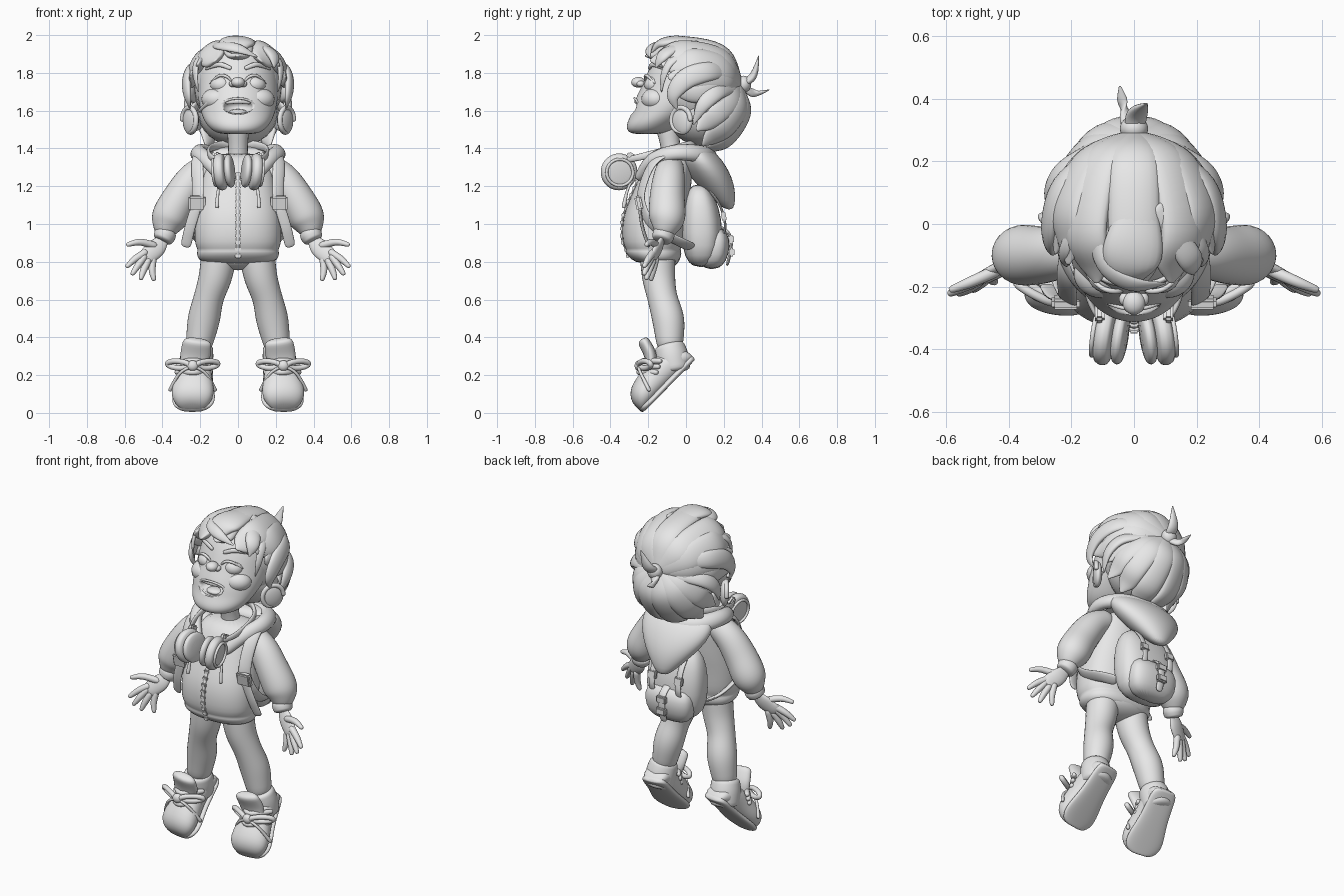
import bpy, bmesh, math
from mathutils import Vector, Matrix

cube = bpy.data.objects.get("Cube")
if cube:
    bpy.data.objects.remove(cube, do_unlink=True)

grey = bpy.data.materials.new("plain grey")
grey.use_nodes = True
grey.diffuse_color = (0.8, 0.8, 0.8, 1)
grey.node_tree.nodes["Principled BSDF"].inputs["Base Color"].default_value = (0.8, 0.8, 0.8, 1)


def finish(name, bm, mirror=False, subsurf=1, sharp=None):
    """Turn a bmesh in world space into a smooth shaded object."""
    bmesh.ops.recalc_face_normals(bm, faces=bm.faces)
    me = bpy.data.meshes.new(name)
    bm.to_mesh(me)
    bm.free()
    me.materials.append(grey)
    for p in me.polygons:
        p.use_smooth = True
    if sharp:
        me.set_sharp_from_angle(angle=sharp)
    ob = bpy.data.objects.new(name, me)
    bpy.context.collection.objects.link(ob)
    if mirror:
        ob.modifiers.new("Mirror", 'MIRROR').use_mirror_merge = False
    if subsurf:
        mod = ob.modifiers.new("Subdivision", 'SUBSURF')
        mod.levels = mod.render_levels = subsurf
    return ob


def skin(bm, rings):
    """Bridge rings of points and cap both ends."""
    loops = [[bm.verts.new(p) for p in ring] for ring in rings]
    n = len(loops[0])
    for a, b in zip(loops, loops[1:]):
        for i in range(n):
            bm.faces.new((a[i], a[(i + 1) % n], b[(i + 1) % n], b[i]))
    bm.faces.new(loops[0])
    bm.faces.new(loops[-1])


def smooth_path(pts, radii, steps):
    """Catmull-Rom through the points, radius carried along."""
    ctrl = [Vector((*p, r)) for p, r in zip(pts, radii)]
    ctrl = [2 * ctrl[0] - ctrl[1]] + ctrl + [2 * ctrl[-1] - ctrl[-2]]
    out = []
    for a, b, c, d in zip(ctrl, ctrl[1:], ctrl[2:], ctrl[3:]):
        for s in range(steps):
            t = s / steps
            out.append(b + (c - a) * (t / 2) + (2 * a - 5 * b + 4 * c - d) * (t * t / 2)
                       + (3 * b - a - 3 * c + d) * (t ** 3 / 2))
    out.append(ctrl[-2])
    return [v.xyz for v in out], [max(v.w, 0.002) for v in out]


def sweep(name, pts, radii, thick=1.0, centre=None, mirror=False, n=10, steps=3, cap=0.5):
    """Tapered tube; thick flattens it along the direction away from centre."""
    if not isinstance(radii, (list, tuple)):
        radii = [radii] * len(pts)
    path, rad = smooth_path(pts, radii, steps)
    rings = []
    last = len(path) - 1
    for i, (p, r) in enumerate(zip(path, rad)):
        t = (path[min(i + 1, last)] - path[max(i - 1, 0)]).normalized()
        ref = p - Vector(centre) if centre else Vector((0, -1, 0))
        side = t.cross(ref).normalized()
        up = side.cross(t)

        def ring(q, k):
            return [q + side * (k * math.cos(a)) + up * (k * thick * math.sin(a))
                    for a in (j * math.tau / n for j in range(n))]
        if i == 0:
            rings.append(ring(p - t * r * cap, r * 0.6))
        rings.append(ring(p, r))
        if i == last:
            rings.append(ring(p + t * r * cap, r * 0.6))
    bm = bmesh.new()
    skin(bm, rings)
    return finish(name, bm, mirror)


def loft(name, sections, power=2.0, matrix=None, mirror=False, subsurf=1, n=24):
    """Stack of rounded sections: height, front, back, half width."""
    rings = []
    for z, f, b, w in sections:
        ring = []
        for j in range(n):
            c, s = math.cos(j * math.tau / n), math.sin(j * math.tau / n)
            x = math.copysign(abs(c) ** (2 / power), c) * w
            y = math.copysign(abs(s) ** (2 / power), s) * (b - f) / 2 + (f + b) / 2
            ring.append(Vector((x, y, z)))
        rings.append([matrix @ p for p in ring] if matrix else ring)
    bm = bmesh.new()
    skin(bm, rings)
    return finish(name, bm, mirror, subsurf)


def ball(name, centre, size, turn=0, mirror=False):
    bm = bmesh.new()
    m = Matrix.Translation(centre) @ Matrix.Rotation(turn, 4, 'Z') @ Matrix.Diagonal((*size, 1))
    bmesh.ops.create_uvsphere(bm, u_segments=24, v_segments=16, radius=1, matrix=m)
    return finish(name, bm, mirror, 0)


def box(name, centre, size, tilt=0, mirror=False):
    bm = bmesh.new()
    m = Matrix.Translation(centre) @ Matrix.Rotation(tilt, 4, 'X') @ Matrix.Diagonal((*size, 1))
    bmesh.ops.create_cube(bm, size=1, matrix=m)
    bmesh.ops.bevel(bm, geom=bm.edges[:], offset=min(size) * 0.25, segments=2, affect='EDGES')
    return finish(name, bm, mirror, 0, 0.7)


def loop(centre, u, v, n=12):
    c, u, v = Vector(centre), Vector(u), Vector(v)
    return [c + u * math.cos(i * math.tau / n) + v * math.sin(i * math.tau / n) for i in range(n + 2)]


# Head with an open mouth, face leaning back
head = loft("head", [(1.475, -.27, -.15, .08), (1.487, -.313, -.08, .13), (1.53, -.318, -.02, .172),
                     (1.58, -.29, .05, .195), (1.63, -.28, .12, .207), (1.68, -.262, .2, .215),
                     (1.74, -.23, .23, .217), (1.82, -.2, .24, .21), (1.9, -.155, .2, .17),
                     (1.95, -.09, .12, .1)], subsurf=2)
cutter = ball("mouth_cutter", (0, -.29, 1.622), (.085, .09, .042))
cutter.hide_render = True
cutter.hide_set(True)
cut = head.modifiers.new("Mouth", 'BOOLEAN')
cut.operation, cut.object = 'DIFFERENCE', cutter
lips = loop((0, 0, 1.622), (.087, 0, 0), (0, 0, .043), 16)
for p in lips:
    p.y = -.272 + 3 * p.x ** 2
sweep("lips", lips, .007, centre=(0, -.2, 1.622), n=8)
sweep("upper_teeth", [(-.06, -.25, 1.645), (0, -.267, 1.65), (.06, -.25, 1.645)], .013, .6)
ball("tongue", (0, -.225, 1.59), (.05, .04, .018))
ball("nose", (0, -.252, 1.75), (.036, .038, .028))
ball("nostrils", (.028, -.24, 1.742), (.02, .022, .017), mirror=True)
ball("cheeks", (.115, -.165, 1.66), (.08, .07, .06), .4, True)
ball("eyes", (.09, -.168, 1.737), (.058, .052, .046), .35, True)
sweep("eyelids", [(.03, -.21, 1.745), (.055, -.216, 1.778), (.1, -.206, 1.786), (.148, -.165, 1.745)],
      [.005, .009, .009, .005], mirror=True, n=8)
sweep("eyebrows", [(.04, -.194, 1.825), (.1, -.175, 1.845), (.17, -.115, 1.82)],
      [.012, .014, .006], .7, mirror=True)
ball("ears", (.25, -.02, 1.548), (.026, .066, .076), -.6, True)
rim = loop((.258, -.026, 1.55), (.037, .05, 0), (0, 0, .066))
sweep("ear_rims", rim[:-4], [.015] * 8 + [.012, .006], centre=(.258, -.026, 1.55), mirror=True, n=8)
sweep("neck", [(0, -.06, 1.3), (0, -.08, 1.4), (0, -.1, 1.52)], [.065, .055, .065])

# Hair: two masses, with locks fanning out from the knot at the back
TOP, TOP_SIZE = Vector((0, .03, 1.73)), Vector((.248, .24, .252))
NAPE, NAPE_SIZE = Vector((0, .1, 1.6)), Vector((.225, .22, .2))
KNOT = Vector((0, .285, 1.74))
ball("hair_cap", TOP + Vector((0, .015, 0)), TOP_SIZE * .95)
ball("nape_hair", NAPE, NAPE_SIZE * .95)


def lock(name, end, width, centre=TOP, size=TOP_SIZE, mirror=False):
    end, pts = Vector(end), [KNOT]
    for t in (.2, .4, .6, .8):
        d = KNOT.lerp(end, t) - centre
        k = Vector([d[i] / size[i] for i in range(3)]).length
        pts.append(centre + d / k)
    sweep(name, pts + [end], [width * k for k in (.3, .75, 1, 1, .85, .2)], .42, centre, mirror)


for i, x in enumerate((-.21, -.12, .0, .12, .21)):
    lock("fringe_lock_%d" % i, (x, -.21 + 2 * x * x, 1.89 - abs(x) * .2), .088)
for i, (end, w) in enumerate([((.25, -.09, 1.78), .075), ((.27, -.05, 1.69), .065)]):
    lock("side_lock_%d" % i, end, w, mirror=True)
for i, (end, w) in enumerate([((.25, .05, 1.6), .065), ((.235, .06, 1.5), .065),
                              ((.17, .09, 1.42), .07), ((.06, .08, 1.375), .075)]):
    lock("nape_lock_%d" % i, end, w, NAPE, NAPE_SIZE, True)
sweep("ear_locks", [(.12, .24, 1.8), (.235, .13, 1.81), (.27, .0, 1.77), (.268, -.07, 1.68), (.255, -.05, 1.61)],
      [.03, .055, .06, .04, .006], .45, TOP, True)
sweep("behind_ear_locks", [(.12, .25, 1.72), (.23, .17, 1.7), (.27, .09, 1.63), (.255, .04, 1.53)],
      [.03, .045, .04, .006], .5, NAPE, True)
sweep("temple_wisps", [(.18, .02, 1.9), (.22, -.08, 1.86), (.225, -.12, 1.78), (.21, -.13, 1.7)],
      [.02, .025, .02, .004], .5, TOP, True)
sweep("cheek_wisp", [(-.2, -.12, 1.6), (-.16, -.2, 1.64), (-.13, -.22, 1.69)], [.012, .014, .004])
sweep("front_tuft", [(.02, .06, 1.965), (0, -.06, 1.965), (-.01, -.14, 1.945), (0, -.19, 1.9)],
      [.06, .1, .09, .02], .35, TOP)
sweep("top_curl", [(-.13, .02, 1.95), (-.1, -.13, 1.945), (-.0, -.195, 1.93), (.1, -.19, 1.885)],
      [.02, .03, .032, .005], .5, TOP)
sweep("forelock", [(.08, .05, 1.96), (.16, -.08, 1.92), (.19, -.13, 1.88), (.19, -.16, 1.83)],
      [.03, .045, .04, .006], .5, TOP)
ball("hair_knot", KNOT + Vector((0, .02, 0)), (.045, .04, .045))
sweep("tail_tip_upper", [KNOT, (.01, .355, 1.78), (.04, .385, 1.89)], [.03, .038, .004], .6, TOP)
sweep("tail_tip_lower", [KNOT, (-.03, .36, 1.69), (-.045, .44, 1.71)], [.03, .03, .004], .6, TOP)

# Jacket
BODY = [(.79, -.25, -.05, .17), (.81, -.29, -.03, .213), (.85, -.325, -.02, .222), (.862, -.315, -.03, .212),
        (.88, -.33, -.02, .226), (.93, -.34, -.01, .233), (1.03, -.338, 0, .232), (1.12, -.305, .02, .217),
        (1.22, -.26, .03, .197), (1.32, -.215, .04, .185), (1.38, -.16, .02, .12)]
loft("jacket", BODY, 2.3)


def front_y(z):
    for a, b in zip(BODY, BODY[1:]):
        if a[0] <= z <= b[0]:
            return a[1] + (b[1] - a[1]) * (z - a[0]) / (b[0] - a[0])


zips = [.83 + i * .036 for i in range(13)]
sweep("zip_tape", [(0, front_y(z), z) for z in zips], .012, .5, n=8)
for i, z in enumerate(zips):
    box("zip_tooth_%d" % i, (0, front_y(z) - .002, z), (.03, .016, .022))
sweep("sleeves", [(.14, -.08, 1.31), (.23, -.09, 1.25), (.305, -.1, 1.14), (.365, -.1, 1.03), (.39, -.115, .96)],
      [.07, .085, .095, .098, .06], mirror=True, n=16)
sweep("cuffs", [(.378, -.112, .962), (.388, -.12, .94), (.4, -.128, .915)], [.056, .06, .052],
      mirror=True, n=16, cap=.15)

# Hood and drawstrings
sweep("hood_collar", [(.09, -.25, 1.25), (.165, -.18, 1.34), (.215, -.05, 1.38), (.15, .08, 1.37), (0, .12, 1.36)],
      [.03, .042, .048, .055, .06], .8, (0, -.05, 1.2), True)
loft("hood", [(1.075, .21, .25, .03), (1.12, .15, .262, .08), (1.2, .06, .26, .155), (1.28, 0, .23, .215),
              (1.35, -.04, .185, .232), (1.395, -.02, .135, .2), (1.41, .02, .09, .12)])
sweep("drawstrings", [(.09, -.275, 1.25), (.105, -.31, 1.18), (.112, -.33, 1.09)], [.008, .008, .013],
      mirror=True, n=8)

# Hands
sweep("palms", [(.395, -.125, .92), (.43, -.145, .875), (.485, -.175, .825)], [.032, .052, .048], .42, mirror=True)
digits = [((.44, -.15, .885), (.52, -.185, .905), (.585, -.21, .89)),
          ((.49, -.175, .85), (.545, -.2, .815), (.588, -.222, .775)),
          ((.495, -.18, .83), (.53, -.205, .78), (.56, -.222, .735)),
          ((.475, -.175, .81), (.5, -.195, .755), (.515, -.21, .71)),
          ((.45, -.16, .82), (.455, -.175, .755), (.445, -.185, .705))]
for name, pts in zip(("thumbs", "index_fingers", "middle_fingers", "ring_fingers", "little_fingers"), digits):
    sweep(name, pts, [.022, .02, .013], mirror=True, n=8)

# Trousers
ball("pelvis", (0, -.14, .83), (.19, .11, .075))
sweep("legs", [(.1, -.15, .84), (.12, -.145, .72), (.155, -.125, .61), (.182, -.093, .49), (.208, -.085, .35)],
      [.097, .09, .081, .087, .07], mirror=True, n=16)

# Shoes, pointing down and slightly outward
tilt = Matrix.Translation((.205, .04, .275)) @ Matrix.Rotation(.13, 4, 'Z') @ Matrix.Rotation(math.radians(135), 4, 'X')
shoe = [(-.012, .06, .045), (.0, .09, .068), (.03, .12, .08), (.1, .16, .083), (.18, .165, .09), (.25, .155, .106),
        (.31, .145, .116), (.35, .125, .105), (.377, .095, .08), (.387, .06, .05)]
loft("shoes", [(z, .005, h, w) for z, h, w in shoe], 2.2, tilt, True)
loft("soles", [(z, 0, .04, w * 1.01) for z, h, w in shoe], 2.6, tilt, True)
sweep("shoe_collars", [(.225, -.06, .22), (.218, -.075, .3), (.21, -.09, .36)], [.088, .09, .08], mirror=True, n=16, cap=.1)
sweep("shoe_tongues", [(.24, -.18, .24), (.225, -.19, .31), (.215, -.225, .38)], [.07, .085, .08], .42, mirror=True, cap=.15)
for i, (y, z) in enumerate([(-.245, .215), (-.235, .245), (-.225, .275)]):
    sweep("lace_rows_%d" % i, [(.145, y + .09, z), (.235, y - .01, z), (.325, y + .09, z)], .016, mirror=True, n=8)
ball("bow_knots", (.24, -.25, .25), (.03, .022, .028), 0, True)
for s, name in ((-1, "inner"), (1, "outer")):
    c = (.24 + s * .075, -.218, .255)
    sweep(name + "_bow_loops", loop(c, (.058, s * .03, s * .005), (0, -.01, .018)), .016, centre=c, mirror=True, n=8)
    sweep(name + "_lace_ends", [(.24, -.255, .25), (.24 + s * .07, -.24, .21), (.24 + s * .12, -.195, .12)],
          [.009, .009, .012], mirror=True, n=8)

# Headphones around the neck
for name, a, b, r in (("ear_cushions", .03, .06, .09), ("ear_cups", .07, .115, .1)):
    sweep(name, [(x, -.368 + x * .15, 1.285 - x * .1) for x in (a, (a + b) / 2, b)], [r * .93, r, r * .9],
          mirror=True, n=20, cap=.12)
hub = Vector((.124, -.35, 1.273))
sweep("cup_rims", loop(hub, (-.01, .07, 0), (.007, 0, .07)), .009, centre=hub, mirror=True, n=8)
box("headband_hinges", (.11, -.285, 1.355), (.03, .06, .035), -.5, True)
sweep("headband", [(.11, -.31, 1.34), (.15, -.22, 1.36), (.15, -.06, 1.4), (.08, .03, 1.42), (0, .05, 1.425)],
      [.016, .02, .022, .024, .024], .5, (0, -.13, 1.38), True)

# Backpack
loft("backpack", [(.77, .04, .12, .1), (.82, -.01, .18, .17), (.95, -.03, .2, .19), (1.1, -.02, .175, .178),
                  (1.18, .01, .13, .14), (1.21, .04, .1, .08)], 2.6)
loft("back_pocket", [(.76, .1, .17, .09), (.8, .07, .215, .145), (.88, .07, .235, .158), (.95, .09, .225, .148),
                     (.985, .12, .18, .1)], 2.8)
sweep("pocket_strap", [(0, .16, .995), (0, .225, .955), (0, .24, .88), (0, .22, .79)], .025, .35, (0, .1, .88))
for z, y in ((.92, .238), (.85, .242)):
    box("pocket_buckle", (0, y, z), (.065, .03, .045))
sweep("pack_straps", [(.09, .13, 1.17), (.09, .18, 1.1), (.09, .208, 1.0), (.09, .2, .95)], .02, .35, (.09, 0, 1), True)
box("pack_buckles", (.09, .2, 1.04), (.055, .025, .05), .2, True)
sweep("shoulder_straps", [(.14, .05, 1.36), (.195, -.06, 1.385), (.215, -.17, 1.33), (.212, -.23, 1.2), (.218, -.235, 1.1),
                          (.24, -.17, .98), (.215, -.04, .91), (.165, .02, .88)], .038, .3, (.1, -.06, 1.1), True)
box("strap_buckles", (.218, -.25, 1.11), (.09, .035, .08), .2, True)
sweep("strap_tails", [(.225, -.245, 1.08), (.255, -.23, .98), (.275, -.2, .89)], .03, .3, (.24, 0, 1), True)
